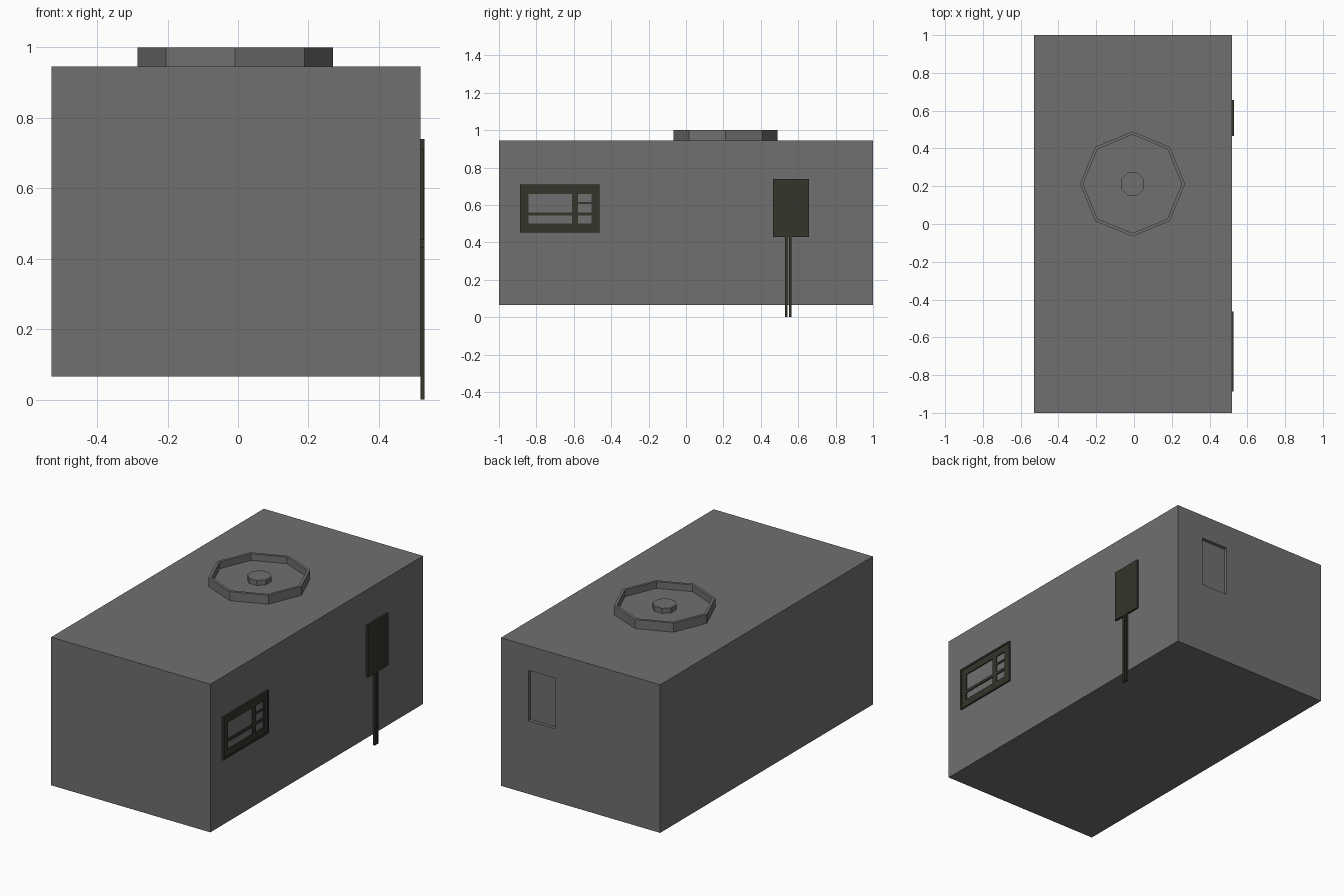
import bpy, bmesh, math

if "Cube" in bpy.data.objects:
    bpy.data.objects.remove(bpy.data.objects["Cube"])

def mat(name, rgb):
    m = bpy.data.materials.new(name)
    m.diffuse_color = (*rgb, 1)
    m.use_nodes = True
    m.node_tree.nodes["Principled BSDF"].inputs["Base Color"].default_value = m.diffuse_color
    return m

GREY = mat("wall grey", (0.16, 0.16, 0.16))
DARK = mat("dark olive", (0.035, 0.034, 0.024))

def finish(name, bm, material):
    bmesh.ops.recalc_face_normals(bm, faces=bm.faces)
    me = bpy.data.meshes.new(name)
    bm.to_mesh(me)
    bm.free()
    ob = bpy.data.objects.new(name, me)
    me.materials.append(material)
    bpy.context.collection.objects.link(ob)
    return ob

def add_box(bm, x, y, z):
    vs = bmesh.ops.create_cube(bm, size=1)["verts"]
    for v in vs:
        for i, r in enumerate((x, y, z)):
            v.co[i] = r[0] if v.co[i] < 0 else r[1]

def boxes(name, material, *specs):
    bm = bmesh.new()
    for s in specs:
        add_box(bm, *s)
    return finish(name, bm, material)

def lathe(name, profile, centre, turn, sides=8):
    # octagonal solid from (radius, height) rings, capped at both ends
    bm = bmesh.new()
    rings = []
    for r, z in profile:
        rings.append([bm.verts.new((centre[0] + r * math.cos(turn + i * math.tau / sides),
                                    centre[1] + r * math.sin(turn + i * math.tau / sides), z))
                      for i in range(sides)])
    for a, b in zip(rings, rings[1:]):
        for i in range(sides):
            j = (i + 1) % sides
            bm.faces.new((a[i], a[j], b[j], b[i]))
    bm.faces.new(rings[0])
    bm.faces.new(rings[-1])
    return finish(name, bm, GREY)

XR = 0.518   # right wall

# main block with a shallow recess cut into its back
body = boxes("cabin_body", GREY, ((-0.53, XR), (-1, 1), (0.065, 0.946)))
cutter = boxes("recess_cutter", GREY, ((0.16, 0.338), (0.98, 1.1), (0.50, 0.80)))
cutter.hide_render = True
mod = body.modifiers.new("recess", 'BOOLEAN')
mod.operation = 'DIFFERENCE'
mod.solver = 'EXACT'
mod.object = cutter
bpy.context.view_layer.objects.active = body
bpy.ops.object.modifier_apply(modifier=mod.name)
bpy.data.objects.remove(cutter)

# roof hatch: raised octagonal rim with sunken floor and hub
C = (-0.008, 0.212)
lathe("roof_rim", [(0.278, 0.94), (0.278, 1.0), (0.261, 1.0), (0.261, 0.96)], C, 0)
lathe("roof_hub", [(0.066, 0.95), (0.066, 0.99)], C, math.pi / 8)

# window frame: outer edge, inner frame, mullions
F = (XR - 0.004, 0.524)
E = (XR - 0.004, 0.528)
boxes("window_edge", DARK,
      (E, (-0.888, -0.878), (0.453, 0.71)), (E, (-0.473, -0.463), (0.453, 0.71)),
      (E, (-0.878, -0.473), (0.453, 0.463)), (E, (-0.878, -0.473), (0.70, 0.71)))
boxes("window_frame", DARK,
      (F, (-0.878, -0.842), (0.463, 0.70)), (F, (-0.505, -0.473), (0.463, 0.70)),
      (F, (-0.842, -0.505), (0.463, 0.50)), (F, (-0.842, -0.505), (0.66, 0.70)),
      (F, (-0.61, -0.578), (0.50, 0.66)))
boxes("window_bars", DARK,
      (F, (-0.842, -0.61), (0.543, 0.56)), (F, (-0.578, -0.505), (0.543, 0.56)),
      (F, (-0.578, -0.505), (0.606, 0.616)))

# electrical box with two conduits to the ground
boxes("wall_box", DARK, ((XR - 0.004, 0.53), (0.465, 0.657), (0.43, 0.74)))
for n, y in (("conduit_left", 0.53), ("conduit_right", 0.552)):
    boxes(n, DARK, ((XR, 0.53), (y, y + 0.013), (0, 0.432)))
